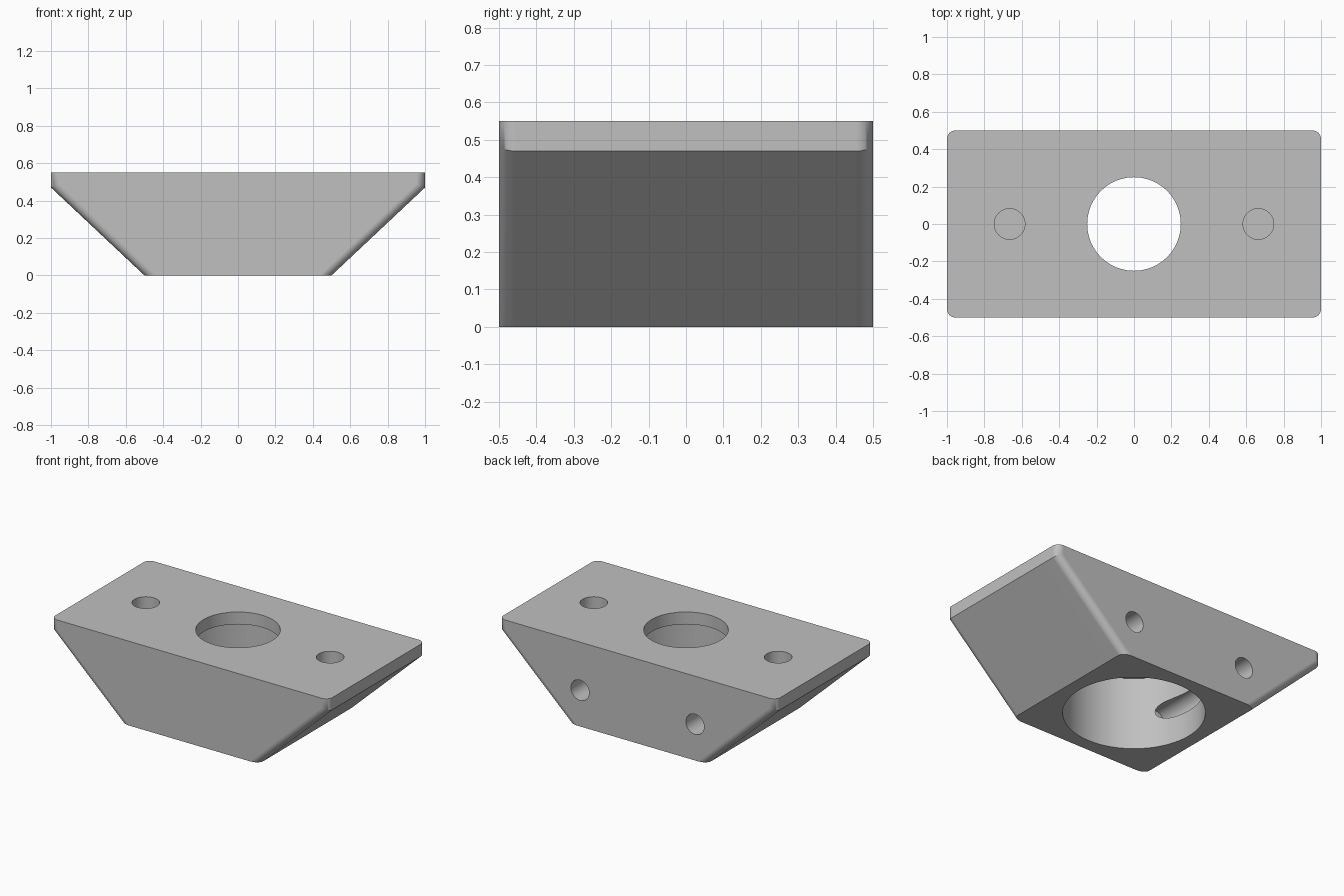
import bpy
import bmesh
from math import radians

cube = bpy.data.objects.get("Cube")
if cube:
    bpy.data.objects.remove(cube, do_unlink=True)

grey = bpy.data.materials.new("plain_grey")
grey.use_nodes = True
colour = (0.53, 0.53, 0.53, 1)
grey.diffuse_color = colour
grey.node_tree.nodes["Principled BSDF"].inputs["Base Color"].default_value = colour

DEPTH = 0.5       # half depth
TOP = 0.55
LIP = 0.47        # underside of the top lip
FILLET = 0.045


def make_body():
    """Tapered block, with rounded upright and sloping corners."""
    half = [(0.5, 0), (1, LIP), (1, TOP)]
    profile = half + [(-x, z) for x, z in reversed(half)]
    bm = bmesh.new()
    face = bm.faces.new([bm.verts.new((x, -DEPTH, z)) for x, z in profile])
    out = bmesh.ops.extrude_face_region(bm, geom=[face])
    verts = [v for v in out["geom"] if isinstance(v, bmesh.types.BMVert)]
    bmesh.ops.translate(bm, verts=verts, vec=(0, 2 * DEPTH, 0))
    bmesh.ops.recalc_face_normals(bm, faces=bm.faces)
    corners = []
    for e in bm.edges:
        d = e.verts[1].co - e.verts[0].co
        if abs(d.z) > 0.01:
            corners.append(e)
    bmesh.ops.bevel(bm, geom=corners, offset=FILLET, segments=8,
                    profile=0.5, affect='EDGES')
    mesh = bpy.data.meshes.new("bracket_block")
    bm.to_mesh(mesh)
    bm.free()
    obj = bpy.data.objects.new("bracket_block", mesh)
    bpy.context.collection.objects.link(obj)
    mesh.materials.append(grey)
    return obj


def drill(body, radius, start, end, sides=64):
    """Cut a round hole between two points on a line along y or z."""
    span = [b - a for a, b in zip(start, end)]
    along_y = abs(span[1]) > 0
    bpy.ops.mesh.primitive_cylinder_add(
        vertices=sides, radius=radius, depth=abs(span[1] + span[2]),
        location=[(a + b) / 2 for a, b in zip(start, end)],
        rotation=(radians(90) if along_y else 0, 0, 0))
    cutter = bpy.context.object
    cutter.name = "hole_cutter"
    cutter.hide_render = True
    cutter.data.materials.append(grey)
    bpy.context.view_layer.objects.active = body
    mod = body.modifiers.new("hole", 'BOOLEAN')
    mod.operation = 'DIFFERENCE'
    mod.solver = 'EXACT'
    mod.object = cutter
    bpy.ops.object.modifier_apply(modifier=mod.name)
    bpy.data.objects.remove(cutter, do_unlink=True)


body = make_body()

# Central bore: narrow at the top lip, wide below
drill(body, 0.415, (0, 0, -0.1), (0, 0, LIP), 96)
drill(body, 0.25, (0, 0, 0.3), (0, 0, 0.7), 96)

for side in (-1, 1):
    # Blind fixing hole in the top
    drill(body, 0.082, (side * 0.665, 0, 0.3), (side * 0.665, 0, 0.7), 48)
    # Pin hole from the back, grazing the bore wall
    drill(body, 0.066, (side * 0.415, -0.3, 0.236), (side * 0.415, 0.6, 0.236), 48)

# Smooth shading with crisp edges
bpy.ops.object.select_all(action='DESELECT')
body.select_set(True)
bpy.context.view_layer.objects.active = body
bpy.ops.object.shade_smooth_by_angle(angle=radians(30))
weighted = body.modifiers.new("even_shading", 'WEIGHTED_NORMAL')
weighted.keep_sharp = True
